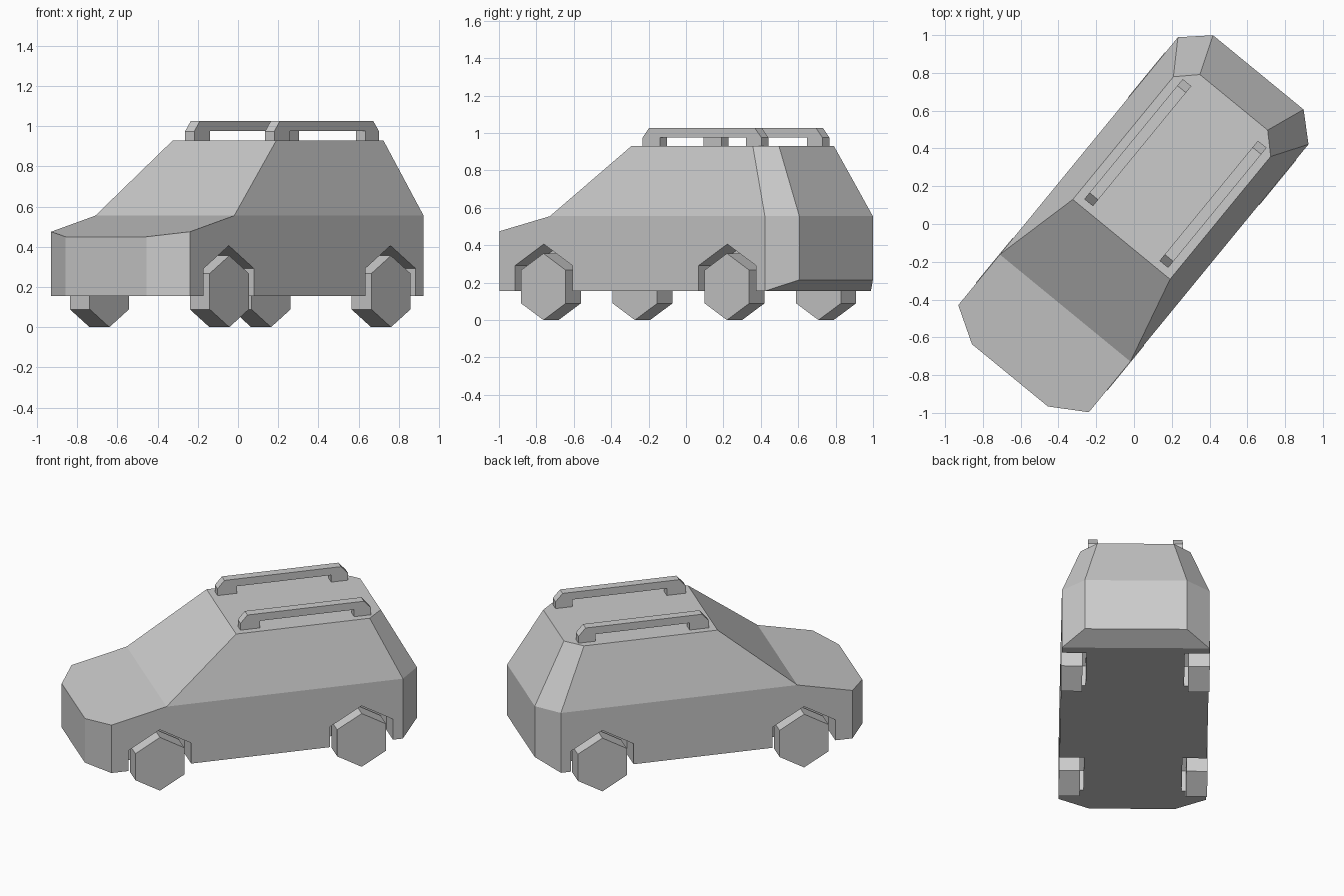
import bpy, bmesh, math

cube = bpy.data.objects.get("Cube")
if cube:
    bpy.data.objects.remove(cube, do_unlink=True)

HEADING = math.radians(-39.35)   # the car stands turned on the ground

grey = bpy.data.materials.new("plain grey")
grey.use_nodes = True
grey.diffuse_color = (0.6, 0.6, 0.6, 1)
grey.node_tree.nodes["Principled BSDF"].inputs["Base Color"].default_value = (0.6, 0.6, 0.6, 1)


def finish(name, bm):
    bmesh.ops.recalc_face_normals(bm, faces=bm.faces)
    mesh = bpy.data.meshes.new(name)
    bm.to_mesh(mesh)
    bm.free()
    mesh.materials.append(grey)
    obj = bpy.data.objects.new(name, mesh)
    obj.rotation_euler.z = HEADING
    bpy.context.collection.objects.link(obj)
    return obj


def prism(bm, profile, x0, x1):
    """Extrude a (y, z) profile across the car from x0 to x1."""
    a = [bm.verts.new((x0, y, z)) for y, z in profile]
    b = [bm.verts.new((x1, y, z)) for y, z in profile]
    bm.faces.new(a)
    bm.faces.new(b[::-1])
    for i in range(len(a)):
        j = (i + 1) % len(a)
        bm.faces.new((a[i], b[i], b[j], a[j]))


def hexagon(y, z, radius):
    return [(y + radius * math.sin(k * math.pi / 3),
             z + radius * math.cos(k * math.pi / 3)) for k in range(6)]


# Body shell: left-hand corners, mirrored to the right
corners = {
    "nose_low": (0.26, -1.036, 0.155), "nose_top": (0.26, -1.036, 0.45),
    "wing_low": (0.447, -0.922, 0.155), "wing_top": (0.447, -0.922, 0.475),
    "cowl": (0.447, -0.575, 0.555), "roof_front": (0.333, -0.105, 0.93),
    "roof_side": (0.333, 0.735, 0.93), "roof_back": (0.232, 0.833, 0.93),
    "belt_side": (0.447, 0.912, 0.555), "belt_back": (0.31, 1.038, 0.555),
    "tail_low": (0.31, 1.038, 0.215), "sill_back": (0.447, 0.912, 0.155),
}
across = [  # panels spanning the car
    "nose_low nose_top", "nose_top wing_top cowl", "cowl roof_front",
    "roof_front roof_side roof_back", "roof_back belt_back", "belt_back tail_low",
    "tail_low sill_back", "sill_back wing_low nose_low",
]
sides = [   # panels repeated on each side
    "nose_low wing_low wing_top nose_top",
    "wing_low sill_back belt_side cowl wing_top",
    "cowl belt_side roof_side roof_front",
    "belt_side belt_back roof_back roof_side",
    "sill_back tail_low belt_back belt_side",
]
bm = bmesh.new()
left = {n: bm.verts.new(p) for n, p in corners.items()}
right = {n: bm.verts.new((-p[0], p[1], p[2])) for n, p in corners.items()}
for names in map(str.split, across):
    bm.faces.new([left[n] for n in names] + [right[n] for n in reversed(names)])
for names in map(str.split, sides):
    bm.faces.new([left[n] for n in names])
    bm.faces.new([right[n] for n in reversed(names)])
body = finish("body", bm)

# Wheels and the arches cut for them
AXLES = {"front": -0.617, "rear": 0.652}
HUB = 0.178
bm_arches = bmesh.new()
for end, y in AXLES.items():
    for side, s in (("left", 1), ("right", -1)):
        prism(bm_arches, hexagon(y, HUB, 0.228), s * 0.298, s * 0.6)
        bm = bmesh.new()
        prism(bm, hexagon(y, HUB, HUB), s * 0.322, s * 0.45)
        finish(f"{end}_{side}_wheel", bm)
arches = finish("arch_cutter", bm_arches)
arches.hide_render = True

cut = body.modifiers.new("arches", "BOOLEAN")
cut.operation = "DIFFERENCE"
cut.solver = "EXACT"
cut.object = arches
bpy.context.view_layer.update()
bpy.context.view_layer.objects.active = body
bpy.ops.object.modifier_apply(modifier=cut.name)
bpy.data.objects.remove(arches, do_unlink=True)

# Roof rails: a bar with chamfered ends on two feet
rail = [(-0.065, 0.93), (-0.065, 0.975), (-0.021, 1.026), (0.712, 1.026),
        (0.757, 0.975), (0.757, 0.93), (0.65, 0.93), (0.65, 0.977),
        (0.057, 0.977), (0.057, 0.93)]
for side, s in (("left", 1), ("right", -1)):
    bm = bmesh.new()
    prism(bm, rail, s * 0.228, s * 0.287)
    finish(f"{side}_roof_rail", bm)
